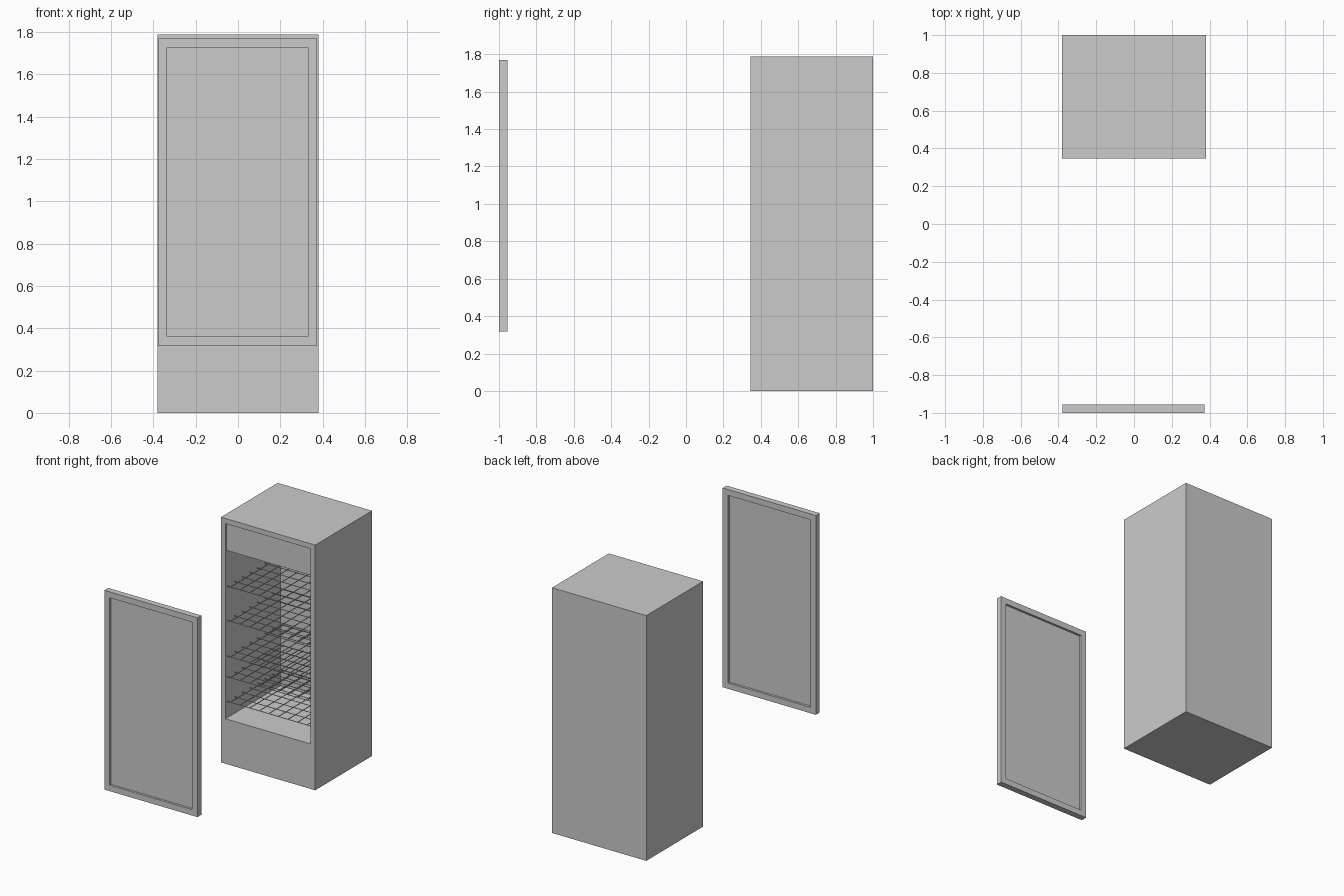
import bpy, bmesh
from mathutils import Matrix, Vector

if "Cube" in bpy.data.objects:
    bpy.data.objects.remove(bpy.data.objects["Cube"])


def add_object(name, bm):
    mesh = bpy.data.meshes.new(name)
    bm.to_mesh(mesh)
    bm.free()
    ob = bpy.data.objects.new(name, mesh)
    bpy.context.collection.objects.link(ob)
    return ob


def box(name, lo, hi):
    lo, hi = Vector(lo), Vector(hi)
    bm = bmesh.new()
    bmesh.ops.create_cube(bm, size=1, matrix=Matrix.Translation((lo + hi) / 2)
                          @ Matrix.Diagonal((*(hi - lo), 1)))
    return add_object(name, bm)


def cut(target, lo, hi):
    cutter = box(target.name + "_cutter", lo, hi)
    cutter.hide_render = True
    cutter.hide_set(True)
    mod = target.modifiers.new("opening", 'BOOLEAN')
    mod.operation = 'DIFFERENCE'
    mod.solver = 'EXACT'
    mod.object = cutter
    bpy.context.view_layer.objects.active = target
    bpy.ops.object.modifier_apply(modifier=mod.name)
    bpy.data.objects.remove(cutter)


def wire(bm, a, b, radius=0.003):
    a, b = Vector(a), Vector(b)
    d = b - a
    rot = d.to_track_quat('Z', 'Y').to_matrix().to_4x4()
    bmesh.ops.create_cone(bm, cap_ends=True, segments=6, radius1=radius, radius2=radius,
                          depth=d.length, matrix=Matrix.Translation((a + b) / 2) @ rot)


# Cabinet with a hollow interior open to the front
W, FRONT, BACK, TOP = 0.38, 0.346, 1.0, 1.787
IN_X, IN_BACK, FLOOR, CEIL = 0.343, 0.977, 0.328, 1.75
cabinet = box("cabinet", (-W, FRONT, 0), (W, BACK, TOP))
cut(cabinet, (-IN_X, FRONT - 0.1, FLOOR), (IN_X, IN_BACK, CEIL))

# Slightly recessed header panel above the opening
box("header_panel", (-IN_X, FRONT + 0.012, 1.55), (IN_X, FRONT + 0.04, CEIL))

# Wire shelves
Y0, Y1, NX, NY = FRONT + 0.015, IN_BACK - 0.01, 9, 8
SX = IN_X - 0.004
for n, z in enumerate((1.29, 1.04, 0.78, 0.63, 0.45)):
    bm = bmesh.new()
    for i in range(NY):
        y = Y0 + (Y1 - Y0) * i / (NY - 1)
        wire(bm, (-SX, y, z), (SX, y, z))
    for i in range(NX):
        x = (SX - 0.03) * (2 * i / (NX - 1) - 1)
        wire(bm, (x, Y0, z + 0.004), (x, Y1, z + 0.004))
    add_object(f"wire_shelf_{n + 1}", bm)

# Detached door: frame and recessed glass pane
DX0, DX1, DZ0, DZ1, RIM = -0.378, 0.373, 0.317, 1.769, 0.043
frame = box("door_frame", (DX0, -1, DZ0), (DX1, -0.955, DZ1))
cut(frame, (DX0 + RIM, -1.1, DZ0 + RIM), (DX1 - RIM, -0.9, DZ1 - RIM))
box("door_glass", (DX0 + RIM, -0.984, DZ0 + RIM), (DX1 - RIM, -0.971, DZ1 - RIM))
